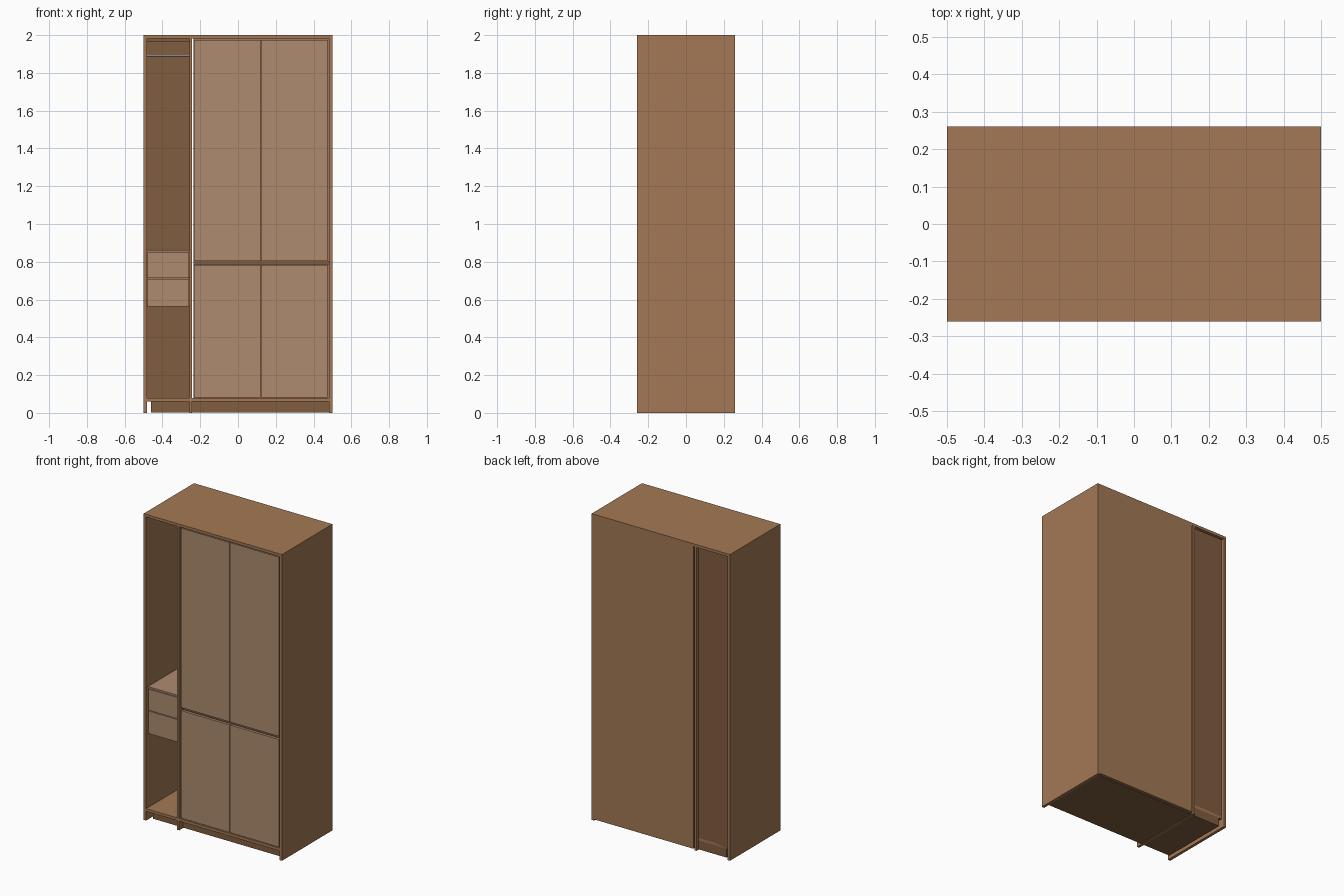
import bpy

if "Cube" in bpy.data.objects:
    bpy.data.objects.remove(bpy.data.objects["Cube"])


def material(name, rgb):
    m = bpy.data.materials.new(name)
    m.diffuse_color = (*rgb, 1)
    m.use_nodes = True
    m.node_tree.nodes["Principled BSDF"].inputs["Base Color"].default_value = m.diffuse_color
    return m


WOOD = material("wood", (0.37, 0.19, 0.09))
DARK = material("dark_wood", (0.22, 0.11, 0.05))
FRONT = material("front_wood", (0.42, 0.26, 0.16))
METAL = material("metal", (0.6, 0.6, 0.6))


def box(name, x0, x1, y0, y1, z0, z1, mat):
    bpy.ops.mesh.primitive_cube_add(size=1, location=((x0 + x1) / 2, (y0 + y1) / 2, (z0 + z1) / 2))
    o = bpy.context.object
    o.name = name
    o.scale = (x1 - x0, y1 - y0, z1 - z0)
    bpy.ops.object.transform_apply(location=False, rotation=False, scale=True)
    o.data.materials.append(mat)
    return o


F, B = -0.26, 0.26          # front and back planes
T = 0.018                   # board thickness

# outer carcass
box("left_side", -0.5, -0.5 + T, F, B, 0, 2 - T, WOOD)
box("right_side", 0.5 - T, 0.5, F, B, 0, 2 - T, WOOD)
box("top_panel", -0.5, 0.5, F, B, 2 - T, 2, WOOD)
box("divider", -0.258, -0.243, F, B, 0, 2 - T, WOOD)
box("niche_floor", -0.482, -0.258, F, 0.24, 0.06, 0.078, WOOD)
box("cabinet_floor", -0.243, 0.482, F, 0.242, 0.06, 0.078, WOOD)

# recessed plinth blocks, with a cable gap at the left
box("niche_plinth", -0.46, -0.258, -0.22, 0.24, 0.003, 0.06, DARK)
box("cabinet_plinth", -0.243, 0.482, -0.22, 0.242, 0.003, 0.06, DARK)

# back panels
box("niche_back", -0.482, -0.258, 0.225, 0.24, 0.06, 2 - T, DARK)
box("cabinet_back", -0.235, 0.482, 0.242, B, 0.008, 2 - T, WOOD)

# cabinet shelf behind the doors
box("middle_shelf", -0.235, 0.482, -0.238, 0.242, 0.785, 0.803, DARK)

# doors: two columns, two rows
for col, (x0, x1) in enumerate(((-0.234, 0.118), (0.122, 0.475))):
    for row, (z0, z1) in enumerate(((0.082, 0.784), (0.804, 1.975))):
        box(f"door_{col}_{row}", x0, x1, -0.256, -0.238, z0, z1, FRONT)

# niche drawers with a cover board
for i, (z0, z1) in enumerate(((0.562, 0.709), (0.714, 0.853))):
    box(f"drawer_front_{i}", -0.48, -0.26, -0.24, -0.222, z0, z1, FRONT)
    box(f"drawer_body_{i}", -0.482, -0.258, -0.222, 0.225, z0 + 0.003, z1 + 0.004, WOOD)
box("drawer_cover", -0.482, -0.258, -0.24, 0.225, 0.857, 0.868, FRONT)

# hanging rail and rear cleat in the niche
box("rear_cleat", -0.482, -0.258, 0.21, 0.225, 1.965, 2 - T, DARK)
bpy.ops.mesh.primitive_cylinder_add(vertices=16, radius=0.005, depth=0.224,
                                    location=(-0.37, 0, 1.89), rotation=(0, 1.5708, 0))
rail = bpy.context.object
rail.name = "hanging_rail"
rail.data.materials.append(METAL)
bpy.ops.object.shade_smooth_by_angle()
